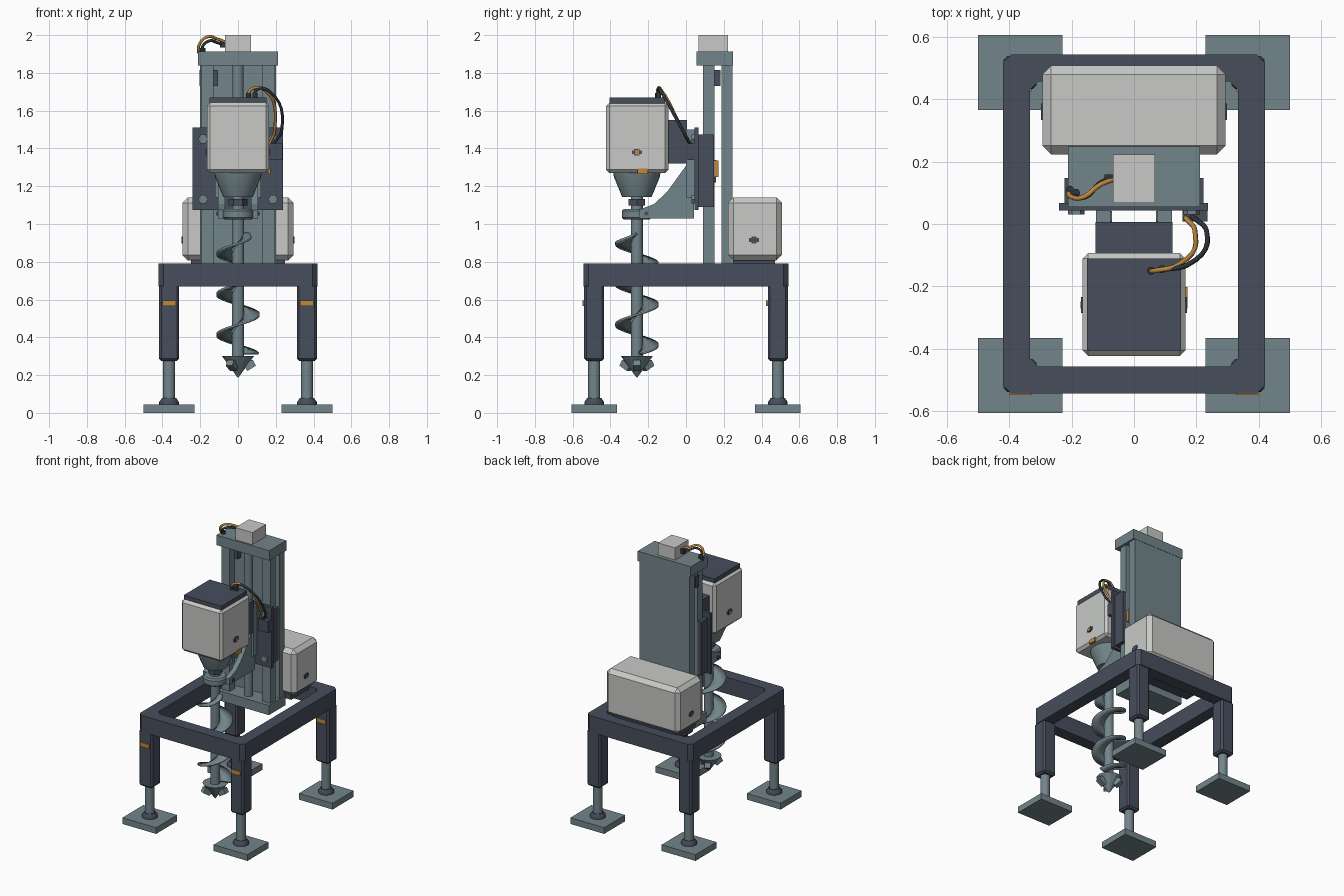
import bpy, bmesh, math
from mathutils import Vector

cube = bpy.data.objects.get("Cube")
if cube:
    bpy.data.objects.remove(cube, do_unlink=True)


def material(name, r, g, b):
    m = bpy.data.materials.new(name)
    m.use_nodes = True
    m.diffuse_color = (r, g, b, 1)
    m.node_tree.nodes["Principled BSDF"].inputs["Base Color"].default_value = (r, g, b, 1)
    return m


LIGHT = material("light grey", 0.58, 0.59, 0.57)
DARK = material("dark slate", 0.062, 0.076, 0.107)
STEEL = material("blue grey steel", 0.17, 0.235, 0.255)
ORANGE = material("amber", 0.52, 0.25, 0.045)
BLACK = material("cable black", 0.03, 0.036, 0.045)


def finish(name, bm, mat, smooth=False):
    bmesh.ops.recalc_face_normals(bm, faces=bm.faces)
    me = bpy.data.meshes.new(name)
    bm.to_mesh(me)
    bm.free()
    me.materials.append(mat)
    ob = bpy.data.objects.new(name, me)
    bpy.context.collection.objects.link(ob)
    if smooth:
        bpy.ops.object.select_all(action="DESELECT")
        ob.select_set(True)
        bpy.context.view_layer.objects.active = ob
        bpy.ops.object.shade_smooth_by_angle(angle=math.radians(35))
    return ob


def box(name, xs, ys, zs, mat, chamfer=0.0):
    bm = bmesh.new()
    bmesh.ops.create_cube(bm, size=1)
    for v in bm.verts:
        for i, (lo, hi) in enumerate((xs, ys, zs)):
            v.co[i] = lo if v.co[i] < 0 else hi
    ob = finish(name, bm, mat)
    if chamfer:
        mod = ob.modifiers.new("chamfer", "BEVEL")
        mod.width, mod.segments = chamfer, 1
    return ob


def lathe(name, x, y, profile, mat, sides=24, smooth=True):
    """Closed turned part from (radius, height) pairs."""
    bm = bmesh.new()
    rings = [[bm.verts.new((x + r * math.cos(a), y + r * math.sin(a), z))
              for a in (math.tau * i / sides for i in range(sides))] for r, z in profile]
    for low, high in zip(rings, rings[1:]):
        for i in range(sides):
            j = (i + 1) % sides
            bm.faces.new((low[i], low[j], high[j], high[i]))
    bm.faces.new(rings[0])
    bm.faces.new(rings[-1])
    return finish(name, bm, mat, smooth)


def prism(name, outline, axis, lo, hi, mat):
    """Extrudes an outline along x (outline in yz) or y (outline in xz)."""
    bm = bmesh.new()
    face = bm.faces.new([bm.verts.new((lo, a, b) if axis == "x" else (a, lo, b)) for a, b in outline])
    new = bmesh.ops.extrude_face_region(bm, geom=[face])["geom"]
    step = Vector((hi - lo, 0, 0) if axis == "x" else (0, hi - lo, 0))
    bmesh.ops.translate(bm, vec=step, verts=[g for g in new if isinstance(g, bmesh.types.BMVert)])
    return finish(name, bm, mat)


def cable(name, points, mat, radius=0.008):
    cu = bpy.data.curves.new(name, "CURVE")
    cu.dimensions = "3D"
    cu.bevel_depth, cu.bevel_resolution, cu.resolution_u = radius, 2, 6
    cu.use_fill_caps = True
    sp = cu.splines.new("BEZIER")
    sp.bezier_points.add(len(points) - 1)
    for p, co in zip(sp.bezier_points, points):
        p.co = co
        p.handle_left_type = p.handle_right_type = "AUTO"
    cu.materials.append(mat)
    bpy.context.collection.objects.link(bpy.data.objects.new(name, cu))


# Base frame: chamfered rectangular ring
def octagon(hx, hy, c):
    return [(hx, c - hy), (hx, hy - c), (hx - c, hy), (c - hx, hy),
            (-hx, hy - c), (-hx, c - hy), (c - hx, -hy), (hx - c, -hy)]


bm = bmesh.new()
loops = [[bm.verts.new((x, y, z)) for x, y in octagon(hx, hy, 0.026)]
         for hx, hy, z in ((0.42, 0.543, 0.67), (0.42, 0.543, 0.79), (0.333, 0.456, 0.79), (0.333, 0.456, 0.67))]
for a, b in zip(loops, loops[1:] + loops[:1]):
    for i in range(8):
        j = (i + 1) % 8
        bm.faces.new((a[i], a[j], b[j], b[i]))
finish("base_frame", bm, DARK)

# Legs with telescopic rods, feet and marker tags
for sx, side in ((-1, "right"), (1, "left")):
    for sy, end in ((-1, "front"), (1, "back")):
        tag = f"{end}_{side}"
        x, y = sx * 0.365, sy * 0.486
        box("leg_" + tag, (x - 0.053, x + 0.053), (y - 0.053, y + 0.053), (0.275, 0.68), DARK, 0.012)
        lathe("leg_rod_" + tag, x, y, [(0.032, 0.06), (0.032, 0.29)], STEEL)
        lathe("ankle_" + tag, x, y, [(0.052, 0.044), (0.052, 0.058), (0.038, 0.078)], DARK)
        box("foot_" + tag, (x - 0.135, x + 0.135), (y - 0.12, y + 0.12), (0, 0.045), STEEL)
        box("leg_tag_" + tag, (x - 0.036, x + 0.036), (y - 0.062, y - 0.05), (0.565, 0.595), ORANGE)


# Small cross-shaped port plates on side walls
def ports(name, x, y, z, core):
    for sx, side in ((-1, "right"), (1, "left")):
        lo, hi = sorted((sx * x, sx * (x + 0.005)))
        box(f"{name}_port_bar_{side}", (lo, hi), (y - 0.026, y + 0.026), (z - 0.01, z + 0.01), DARK)
        box(f"{name}_port_post_{side}", (lo, hi), (y - 0.014, y + 0.014), (z - 0.018, z + 0.018), DARK)
        if core:
            lo, hi = sorted((sx * x, sx * (x + 0.007)))
            box(f"{name}_port_core_{side}", (lo, hi), (y - 0.011, y + 0.011), (z - 0.011, z + 0.011), core)


# Power unit at the back
box("power_unit", (-0.294, 0.294), (0.223, 0.508), (0.808, 1.14), LIGHT, 0.028)
box("power_unit_base", (-0.25, 0.25), (0.25, 0.47), (0.77, 0.812), DARK)
ports("power_unit", 0.293, 0.36, 0.915, None)

# Mast
box("mast_back_plate", (-0.2, 0.2), (0.188, 0.247), (0.72, 1.86), STEEL)
box("mast_top_cap", (-0.212, 0.212), (0.055, 0.249), (1.84, 1.912), STEEL)
box("mast_foot", (-0.205, 0.205), (0.06, 0.249), (0.72, 0.79), STEEL)
for sx, side in ((-1, "right"), (1, "left")):
    lo, hi = sorted((sx * 0.13, sx * 0.195))
    box("mast_rail_" + side, (lo, hi), (0.09, 0.15), (0.75, 1.85), STEEL)
lathe("lead_screw", 0, 0.12, [(0.03, 0.75), (0.03, 1.85)], STEEL)
box("limit_switch", (-0.205, -0.105), (0.145, 0.182), (1.73, 1.815), DARK)
box("mast_motor", (-0.068, 0.068), (0.067, 0.222), (1.905, 2.0), LIGHT)

# Carriage
box("carriage_plate", (-0.24, 0.238), (0.044, 0.067), (1.073, 1.51), DARK)
box("junction_box", (0.155, 0.236), (0.008, 0.046), (1.34, 1.425), DARK)
box("carriage_tag", (0.14, 0.19), (0.148, 0.172), (1.25, 1.335), ORANGE)
box("lead_nut", (-0.06, 0.06), (0.06, 0.16), (1.22, 1.34), DARK)
for sx, side in ((-1, "right"), (1, "left")):
    lo, hi = sorted((sx * 0.11, sx * 0.222))
    box("slider_" + side, (lo, hi), (0.065, 0.148), (1.09, 1.475), DARK)
    lo, hi = sorted((sx * 0.075, sx * 0.122))
    box("mount_bar_" + side, (lo, hi), (0.0, 0.046), (1.14, 1.5), STEEL)
    for z, level in ((1.13, "lower"), (1.45, "upper")):
        hexagon = [(sx * 0.185 + 0.026 * math.cos(k * math.pi / 3),
                    z + 0.026 * math.sin(k * math.pi / 3)) for k in range(6)]
        prism(f"carriage_bolt_{level}_{side}", hexagon, "y", 0.03, 0.046, STEEL)
    # Gusset carrying the lower bearing
    lo, hi = sorted((sx * 0.07, sx * 0.106))
    prism("gusset_" + side, [(-0.25, 1.03), (0.042, 1.03), (0.042, 1.32), (0.008, 1.32),
                             (-0.1, 1.17), (-0.17, 1.105), (-0.25, 1.075)], "x", lo, hi, STEEL)
    prism("gusset_bolt_" + side, [(-0.21 + 0.012 * math.cos(k * math.pi / 3),
                                   1.055 + 0.012 * math.sin(k * math.pi / 3)) for k in range(6)],
          "x", sx * 0.1, sx * 0.113, DARK)

# Drill head
box("head_mount", (-0.123, 0.123), (-0.1, 0.006), (1.32, 1.55), DARK)
box("head_housing", (-0.165, 0.165), (-0.423, -0.093), (1.27, 1.642), LIGHT, 0.018)
box("head_lid", (-0.15, 0.15), (-0.405, -0.11), (1.635, 1.67), DARK)
box("head_tag", (0.16, 0.172), (-0.258, -0.202), (1.265, 1.295), ORANGE)
ports("head", 0.165, -0.26, 1.38, ORANGE)
AX = -0.26
lathe("head_neck", 0, AX, [(0.078, 1.143), (0.122, 1.25), (0.125, 1.275)], STEEL)
lathe("coupling_nut", 0, AX, [(0.05, 1.098), (0.05, 1.132)], DARK, 6, False)
lathe("lower_bearing", 0, AX, [(0.07, 1.025), (0.08, 1.035), (0.08, 1.07), (0.07, 1.08)], STEEL)

# Auger shaft, spiral blade and cutting tip
lathe("auger_shaft", 0, AX, [(0.032, 0.29), (0.032, 1.15)], STEEL)
bm = bmesh.new()
turns, steps, previous = 2.95, 96, None
for i in range(steps + 1):
    t = turns * i / steps
    a, z = -math.tau * t, 0.95 - 0.215 * t
    r = 0.06 + 0.055 * min(1, t / 0.22)
    pair = [bm.verts.new((q * math.cos(a), AX + q * math.sin(a), z)) for q in (0.025, r)]
    if previous:
        bm.faces.new((previous[0], previous[1], pair[1], pair[0]))
    previous = pair
blade = finish("auger_blade", bm, STEEL, True)
solid = blade.modifiers.new("thickness", "SOLIDIFY")
solid.thickness, solid.offset = 0.012, 0
lathe("auger_tip", 0, AX, [(0.002, 0.187), (0.084, 0.3)], STEEL, 12, False)
for k in range(3):
    tooth = prism(f"cutting_tooth_{k + 1}", [(0.03, 0.25), (0.05, 0.222), (0.095, 0.25), (0.08, 0.28), (0.03, 0.275)],
                  "y", -0.02, 0.02, STEEL)
    tooth.location = (0, AX, 0)
    tooth.rotation_euler.z = k * math.tau / 3

# Cables with sockets
cable("head_cable_black", [(0.09, -0.145, 1.66), (0.1, -0.145, 1.712), (0.17, -0.132, 1.7),
                           (0.232, -0.02, 1.5), (0.185, 0.025, 1.42)], BLACK)
cable("head_cable_amber", [(0.055, -0.15, 1.66), (0.065, -0.15, 1.71), (0.14, -0.132, 1.71),
                           (0.195, -0.02, 1.5), (0.165, 0.02, 1.42)], ORANGE)
cable("mast_cable_amber", [(-0.06, 0.145, 1.96), (-0.11, 0.125, 1.98), (-0.165, 0.085, 1.99),
                           (-0.205, 0.09, 1.95), (-0.208, 0.11, 1.905)], ORANGE)
cable("mast_cable_black", [(-0.06, 0.15, 1.945), (-0.11, 0.13, 1.96), (-0.15, 0.09, 1.97),
                           (-0.185, 0.085, 1.945), (-0.188, 0.1, 1.905)], BLACK)
for name, x, y, z in (("head_socket_a", 0.09, -0.145, 1.665), ("head_socket_b", 0.055, -0.15, 1.665),
                      ("mast_socket_a", -0.205, 0.11, 1.905), ("mast_socket_b", -0.186, 0.1, 1.905)):
    lathe(name, x, y, [(0.013, z), (0.013, z + 0.028)], BLACK, 12)
box("mast_plug", (-0.095, -0.066), (0.135, 0.158), (1.935, 1.97), BLACK)
